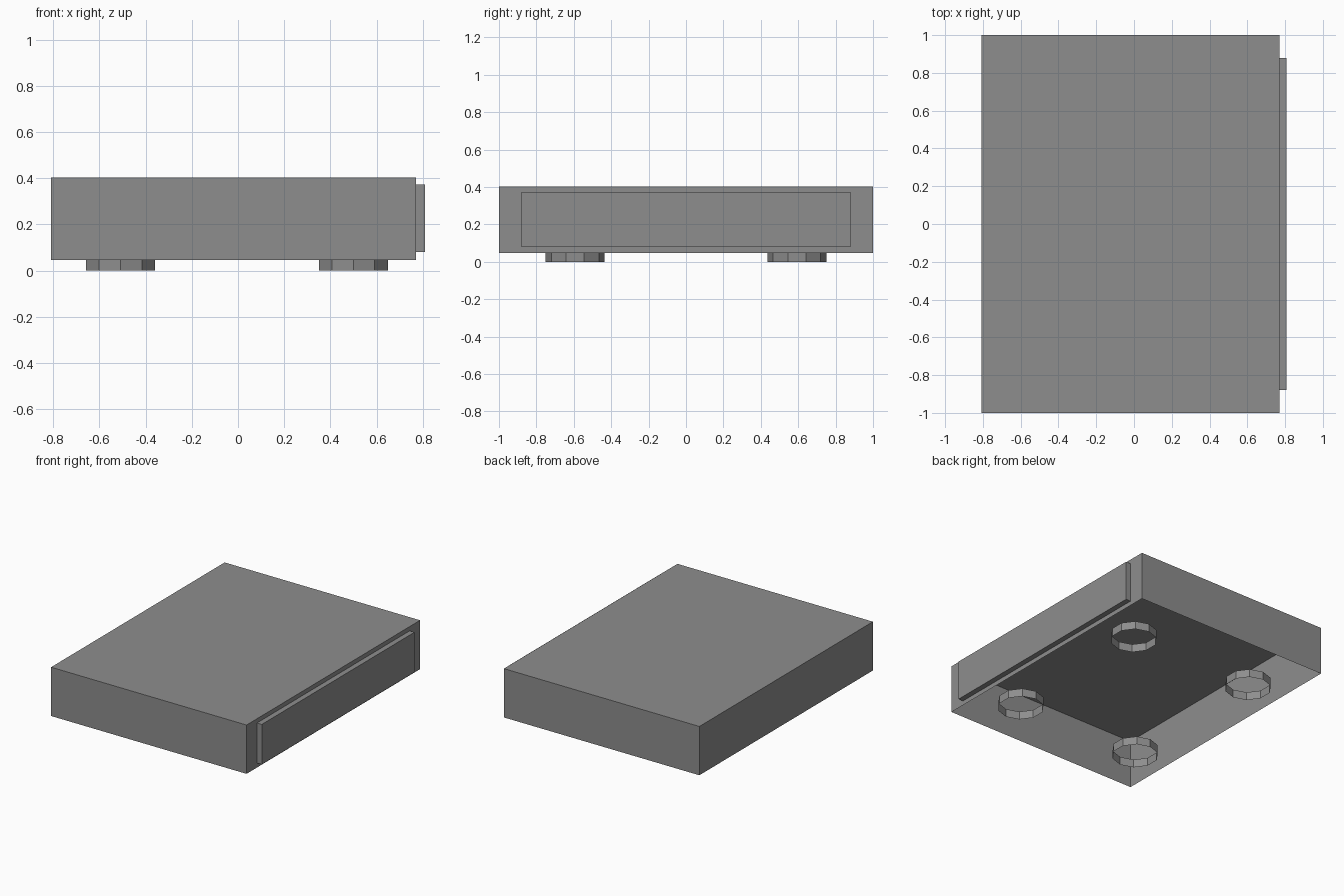
import bpy
import bmesh
from math import radians
from mathutils import Matrix, Vector

cube = bpy.data.objects.get("Cube")
if cube:
    bpy.data.objects.remove(cube, do_unlink=True)

# One plain grey for every part
grey = bpy.data.materials.new("mid grey")
grey.use_nodes = True
colour = (0.27, 0.27, 0.27, 1)
grey.diffuse_color = colour
grey.node_tree.nodes["Principled BSDF"].inputs["Base Color"].default_value = colour


def add_object(name, bm):
    mesh = bpy.data.meshes.new(name)
    bm.to_mesh(mesh)
    bm.free()
    mesh.materials.append(grey)
    obj = bpy.data.objects.new(name, mesh)
    bpy.context.collection.objects.link(obj)
    return obj


def open_box(name, low, high, open_side):
    """Thin-shelled box with the face pointing along open_side removed."""
    low, high = Vector(low), Vector(high)
    bm = bmesh.new()
    place = Matrix.Translation((low + high) / 2) @ Matrix.Diagonal((*(high - low), 1))
    bmesh.ops.create_cube(bm, size=1, matrix=place)
    bm.normal_update()
    gone = [f for f in bm.faces if f.normal.dot(Vector(open_side)) > 0.9]
    bmesh.ops.delete(bm, geom=gone, context='FACES')
    return add_object(name, bm)


def foot(name, x, y, radius=0.157, height=0.06):
    """Ten-sided open ring, with a corner pointing along y."""
    bm = bmesh.new()
    place = Matrix.Translation((x, y, height / 2)) @ Matrix.Rotation(radians(90), 4, 'Z')
    bmesh.ops.create_cone(bm, cap_ends=False, segments=10, radius1=radius,
                          radius2=radius, depth=height, matrix=place)
    # Put a corner on the y axis whichever way the ring was started
    top = max(v.co.y for v in bm.verts)
    if top - y < radius * 0.99:
        bmesh.ops.rotate(bm, verts=bm.verts, cent=(x, y, 0),
                         matrix=Matrix.Rotation(radians(18), 3, 'Z'))
    bmesh.ops.recalc_face_normals(bm, faces=bm.faces)
    return add_object(name, bm)


# Main casing, open underneath
open_box("casing", (-0.808, -1, 0.047), (0.769, 1, 0.403), (0, 0, -1))

# Raised panel on the side, open where it meets the casing
open_box("side_panel", (0.769, -0.88, 0.08), (0.808, 0.88, 0.372), (-1, 0, 0))

# Four feet
for side, x in (("right", -0.508), ("left", 0.499)):
    for end, y in (("front", -0.593), ("back", 0.593)):
        foot(f"{end}_{side}_foot", x, y)
